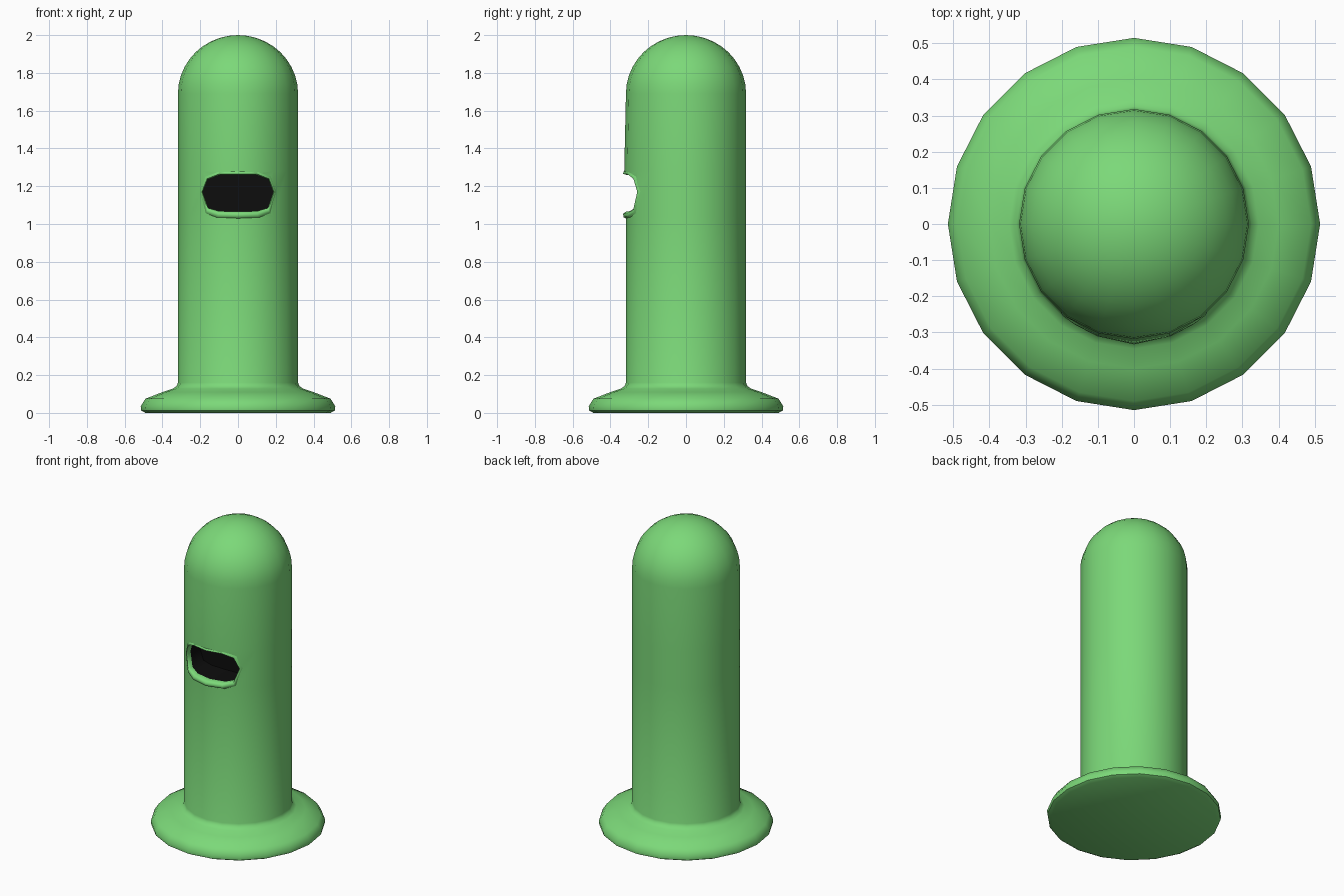
import bpy, bmesh
from math import sin, cos, pi, sqrt

if "Cube" in bpy.data.objects:
    bpy.data.objects.remove(bpy.data.objects["Cube"])


def material(name, col):
    m = bpy.data.materials.new(name)
    m.diffuse_color = (*col, 1)
    m.use_nodes = True
    m.node_tree.nodes["Principled BSDF"].inputs["Base Color"].default_value = m.diffuse_color
    return m


green = material("green", (0.20, 0.69, 0.19))
black = material("black", (0.004, 0.004, 0.004))
SIDES = 20
MID = 1.165  # slot centre height


def finish(name, bm, mats):
    bmesh.ops.recalc_face_normals(bm, faces=bm.faces)
    me = bpy.data.meshes.new(name)
    bm.to_mesh(me)
    bm.free()
    ob = bpy.data.objects.new(name, me)
    bpy.context.collection.objects.link(ob)
    for m in mats:
        me.materials.append(m)
    return ob


def select(ob):
    bpy.ops.object.select_all(action='DESELECT')
    ob.select_set(True)
    bpy.context.view_layer.objects.active = ob


def loft(bm, rings):
    loops = [[bm.verts.new(p) for p in r] for r in rings]
    bands = []
    for a, b in zip(loops, loops[1:]):
        n = len(a)
        bands.append([bm.faces.new((a[i], a[(i + 1) % n], b[(i + 1) % n], b[i]))
                      for i in range(n)])
    return loops, bands


# Post: flared foot, straight shaft and round dome in one lathe
profile = [(0.49, 0), (0.512, 0.012), (0.515, 0.035), (0.49, 0.075),
           (0.40, 0.11), (0.345, 0.128), (0.325, 0.142), (0.318, 0.16),
           (0.318, 1.04), (0.318, 1.28)]
profile += [(0.318 * cos(t * pi / 20), 1.69 + 0.31 * sin(t * pi / 20)) for t in range(10)]
bm = bmesh.new()
rings = []
for r, z in profile:
    ring = []
    for k in range(SIDES):
        a = 2 * pi * k / SIDES
        push = 0.009 if z == 1.28 and cos(a) > 0.9 else 0
        ring.append((r * sin(a), -(r + push) * cos(a), z))
    rings.append(ring)
loops, _ = loft(bm, rings)
bm.faces.new(loops[0])
tip = bm.verts.new((0, 0, 2))
for i in range(SIDES):
    bm.faces.new((loops[-1][i], loops[-1][(i + 1) % SIDES], tip))
post = finish("post", bm, [green])

# Slot outline (right half mirrored to the left)
half = [(0.10, 1.258), (0.16, 1.235), (0.187, 1.17), (0.158, 1.085), (0.10, 1.068)]
outline = [(0, 1.26)] + half + [(0, 1.066)] + [(-x, z) for x, z in reversed(half)]


def slot_ring(grow_x, up, down, depth=None, r=0.318, bulge=0.0):
    pts = []
    for x, z in outline:
        d = z - MID
        px = x * (1 + grow_x / 0.187)
        pz = z + (up * d / 0.095 if d > 0 else down * d / 0.099)
        rr = r + bulge * (1 - abs(x) / 0.187)
        pts.append((px, depth if depth is not None else -sqrt(rr * rr - px * px), pz))
    return pts


# Hidden cutter for the slot
bm = bmesh.new()
loops, _ = loft(bm, [slot_ring(0.006, 0.008, 0.012, y) for y in (-0.5, -0.1)])
for l in loops:
    bm.faces.new(l)
cutter = finish("slot_cutter", bm, [green])
mod = post.modifiers.new("slot", 'BOOLEAN')
mod.operation = 'DIFFERENCE'
mod.object = cutter
mod.solver = 'EXACT'
select(post)
bpy.ops.object.modifier_apply(modifier=mod.name)
bpy.data.objects.remove(cutter)
bpy.ops.object.shade_smooth_by_angle(angle=0.7)

# Raised rim with a dark pocket behind it
bm = bmesh.new()
rings = [slot_ring(0.018, 0.026, 0.038, r=0.311, bulge=0.003),
         slot_ring(0.012, 0.016, 0.030, r=0.321, bulge=0.010),
         slot_ring(0.004, 0.006, 0.012, r=0.321, bulge=0.012),
         slot_ring(0, 0, 0, r=0.311, bulge=0.006),
         slot_ring(0, 0, 0, r=0.290),
         slot_ring(0, 0, 0, depth=-0.13)]
loops, bands = loft(bm, rings)
cap = bm.faces.new(loops[-1])
for f in bands[-1] + [cap]:
    f.material_index = 1
rim = finish("slot_rim", bm, [green, black])
# An open shell: make the normals face outward
up_face = max(rim.data.polygons, key=lambda p: abs(p.normal.y) * (p.material_index == 1))
if up_face.normal.y > 0:
    rim.data.flip_normals()
select(rim)
bpy.ops.object.shade_smooth_by_angle(angle=1.1)
